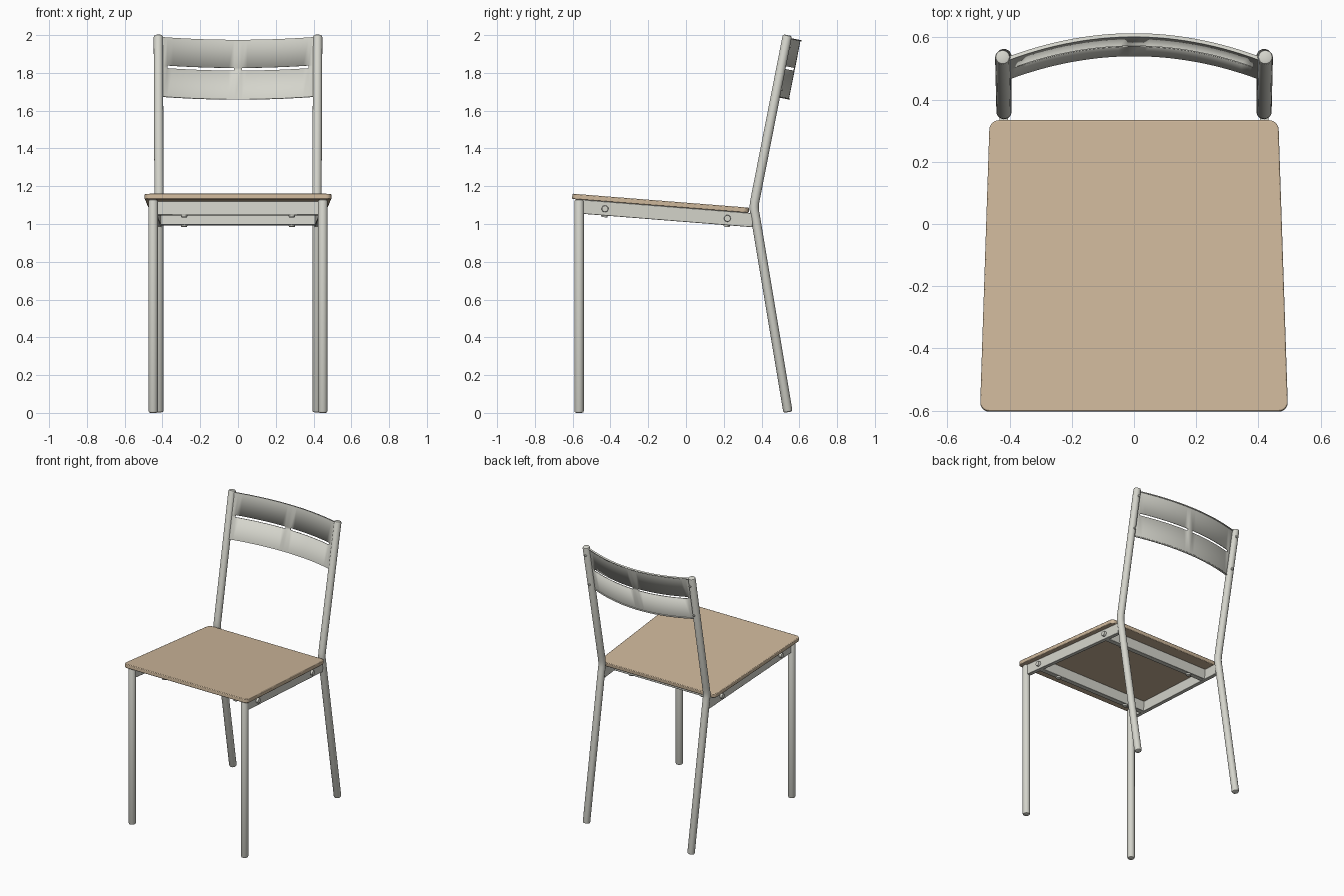
import bpy, bmesh, math
from mathutils import Matrix, Vector

cube = bpy.data.objects.get("Cube")
if cube:
    bpy.data.objects.remove(cube, do_unlink=True)


def material(name, rgb):
    mat = bpy.data.materials.new(name)
    mat.use_nodes = True
    mat.diffuse_color = (*rgb, 1)
    mat.node_tree.nodes["Principled BSDF"].inputs["Base Color"].default_value = (*rgb, 1)
    return mat


METAL = material("warm grey metal", (0.66, 0.66, 0.60))
WOOD = material("light wood", (0.62, 0.48, 0.33))

# Seat frame: tilted plane whose origin is the middle of the seat top
TILT = Matrix.Translation((0, 0, 1.113)) @ Matrix.Rotation(-math.atan(0.079), 4, "X")


def finish(bm, name, mat, matrix=None, bevel=0):
    bmesh.ops.recalc_face_normals(bm, faces=bm.faces)
    mesh = bpy.data.meshes.new(name)
    bm.to_mesh(mesh)
    bm.free()
    obj = bpy.data.objects.new(name, mesh)
    bpy.context.collection.objects.link(obj)
    mesh.materials.append(mat)
    if matrix:
        obj.matrix_world = matrix
    if bevel:
        mod = obj.modifiers.new("soft edges", "BEVEL")
        mod.width, mod.segments = bevel, 2
    bpy.ops.object.select_all(action="DESELECT")
    obj.select_set(True)
    bpy.context.view_layer.objects.active = obj
    bpy.ops.object.shade_smooth_by_angle(angle=math.radians(40))
    return obj


def tube(name, path, radius, sides=20):
    """Round tube along a path, with softly rounded ends."""
    pts = [Vector(p) for p in path]
    start, end = (pts[1] - pts[0]).normalized(), (pts[-1] - pts[-2]).normalized()
    soft = radius * 0.4
    rings = [(pts[0], radius - soft), (pts[0] + start * soft * 0.3, radius - soft * 0.3),
             (pts[0] + start * soft, radius)]
    rings += [(p, radius) for p in pts[1:-1]]
    rings += [(pts[-1] - end * soft, radius), (pts[-1] - end * soft * 0.3, radius - soft * 0.3),
              (pts[-1], radius - soft)]
    bm = bmesh.new()
    loops = []
    for i, (p, r) in enumerate(rings):
        t = (rings[min(i + 1, len(rings) - 1)][0] - rings[max(i - 1, 0)][0]).normalized()
        v = t.cross(Vector((1, 0, 0))).normalized()
        u = v.cross(t)
        angles = [math.tau * k / sides for k in range(sides)]
        loops.append([bm.verts.new(p + (u * math.cos(a) + v * math.sin(a)) * r) for a in angles])
    for a, b in zip(loops, loops[1:]):
        for k in range(sides):
            bm.faces.new((a[k], a[k - 1], b[k - 1], b[k]))
    bm.faces.new(loops[0])
    bm.faces.new(loops[-1])
    return finish(bm, name, METAL)


def bar(name, a, b, width, top, bottom):
    """Straight rail between two plan points, in the tilted seat frame."""
    a, b = Vector(a), Vector(b)
    side = (b - a).orthogonal().normalized() * width / 2
    bm = bmesh.new()
    outline = [a - side, b - side, b + side, a + side]
    face = bm.faces.new([bm.verts.new((*p, bottom)) for p in outline])
    up = bmesh.ops.extrude_face_region(bm, geom=[face])["geom"]
    bmesh.ops.translate(bm, vec=(0, 0, top - bottom),
                        verts=[v for v in up if isinstance(v, bmesh.types.BMVert)])
    return finish(bm, name, METAL, TILT, 0.003)


def screw(name, centre, axis, radius, depth, frame=Matrix()):
    bm = bmesh.new()
    bmesh.ops.create_cone(bm, cap_ends=True, segments=16, radius1=radius, radius2=radius * 0.85, depth=depth)
    turn = Vector(axis).to_track_quat("Z", "Y").to_matrix().to_4x4()
    return finish(bm, name, METAL, frame @ Matrix.Translation(centre) @ turn)


# Wooden seat: tapered plan with rounded corners
bm = bmesh.new()
plan = [(-0.495, -0.603), (0.495, -0.603), (0.464, 0.335), (-0.464, 0.335)]
bm.faces.new([bm.verts.new((x, y, -0.028)) for x, y in plan])
bmesh.ops.bevel(bm, geom=bm.verts[:], offset=0.03, segments=6, profile=0.5, affect="VERTICES")
grown = bmesh.ops.extrude_face_region(bm, geom=bm.faces[:])["geom"]
bmesh.ops.translate(bm, vec=(0, 0, 0.028), verts=[v for v in grown if isinstance(v, bmesh.types.BMVert)])
finish(bm, "seat", WOOD, TILT, 0.004)

# Back posts lean along this direction above the bend
BEND = Vector((0, 0.36, 1.09))
LEAN = Vector((0, 0.18, 0.91)).normalized()
BACK = Vector((0, LEAN.z, -LEAN.y))

# Legs, side rails and fixings on both sides
for side, label in ((1, "left"), (-1, "right")):
    tube(f"{label}_front_leg", [(side * 0.449, -0.566, 0), (side * 0.449, -0.566, 1.13)], 0.025)
    x = side * 0.418
    tube(f"{label}_back_leg",
         [(x, 0.54, 0.004), (x, 0.369, 1.03), (x, 0.362, 1.07), (x, 0.361, 1.09), (x, 0.363, 1.115),
          (x, 0.370, 1.15), (side * 0.422, 0.537, 2.0)], 0.0245)
    bar(f"{label}_side_rail", (side * 0.446, -0.555), (side * 0.418, 0.36), 0.028, -0.028, -0.102)
    for y, out in ((-0.425, 0.46), (0.225, 0.44)):
        screw(f"{label}_rail_bolt", (side * out, y, -0.066), (side, 0, 0), 0.019, 0.022, TILT)
        screw(f"{label}_seat_screw", (side * 0.285, y, -0.105), (0, 0, -1), 0.018, 0.012, TILT)
    for s in (0.64, 0.87):
        screw(f"{label}_post_screw", BEND + LEAN * s + BACK * 0.024 + Vector((x, 0, 0)), BACK, 0.009, 0.008)

# Cross rails under the seat
for label, y, half in (("front", -0.425, 0.44), ("rear", 0.225, 0.42)):
    bar(f"{label}_cross_rail", (-half, y), (half, y), 0.04, -0.028, -0.101)

# Curved backrest sheet with two slots and narrow rear lips
half = [0.02 + 0.355 * i / 12 for i in range(13)] + [0.395, 0.412]
xs = [-x for x in reversed(half)] + half
low, high = 0.597, 0.912
rows = [(low, 0.009), (low, 0), (0.749, 0), (0.764, 0), (high, 0), (high, 0.009)]
bm = bmesh.new()
grid = []
for s, lip in rows:
    grid.append([])
    for x in xs:
        bow = -0.012 + lip + 0.08 * (1 - (x / 0.412) ** 2)
        grid[-1].append(bm.verts.new(BEND + LEAN * s + BACK * bow + Vector((x, 0, 0))))
for r in range(len(rows) - 1):
    for c in range(len(xs) - 1):
        middle = abs(xs[c] + xs[c + 1]) / 2
        if r == 2 and 0.02 < middle < 0.375:
            continue
        bm.faces.new((grid[r][c], grid[r][c + 1], grid[r + 1][c + 1], grid[r + 1][c]))
backrest = finish(bm, "backrest", METAL)
thick = backrest.modifiers.new("sheet thickness", "SOLIDIFY")
thick.thickness, thick.offset, thick.use_even_offset = 0.006, 0, True
backrest.modifiers.move(len(backrest.modifiers) - 1, 0)
